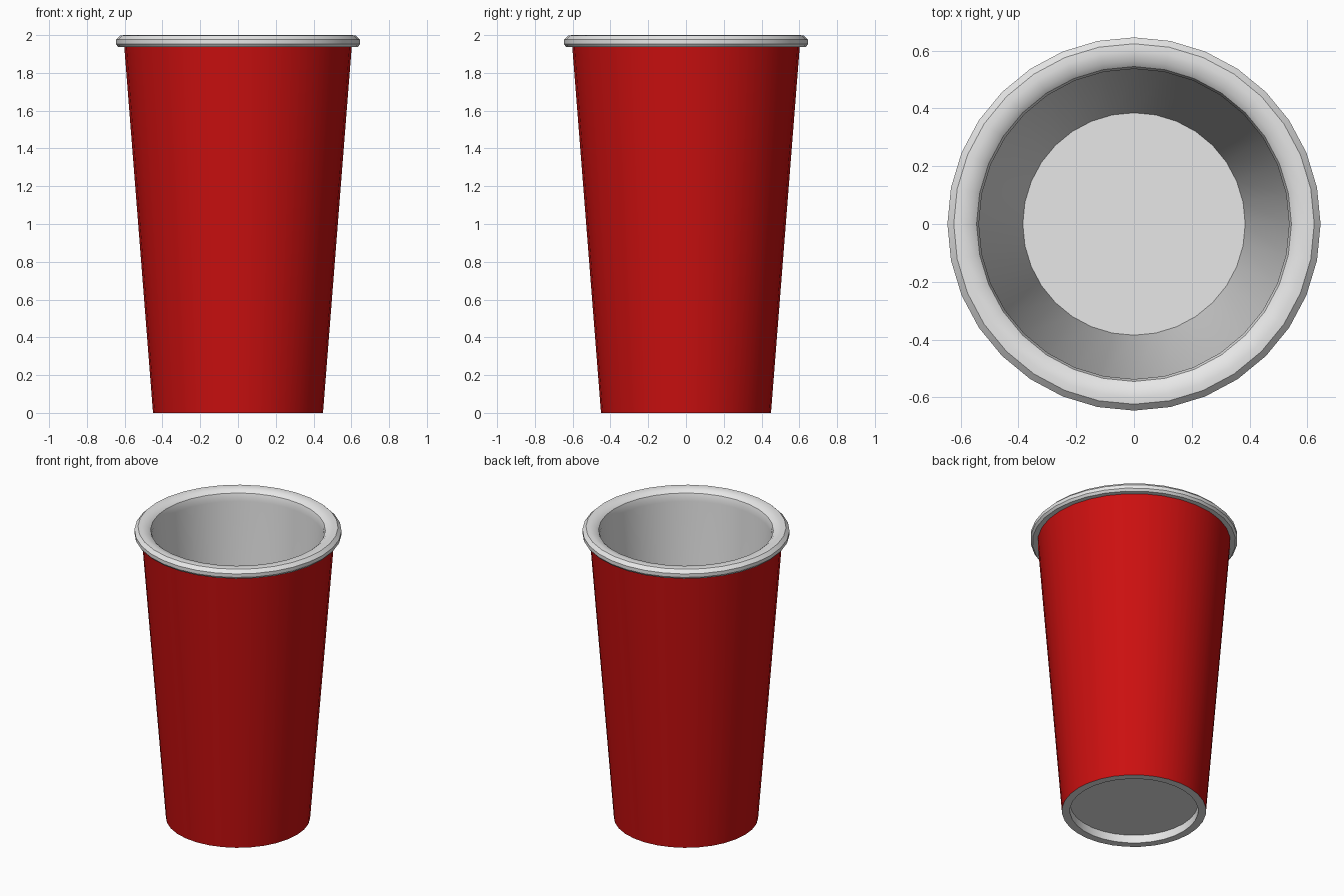
import bpy, bmesh, math

if "Cube" in bpy.data.objects:
    bpy.data.objects.remove(bpy.data.objects["Cube"])

SIDES = 32


def material(name, rgb):
    m = bpy.data.materials.new(name)
    m.diffuse_color = (*rgb, 1)
    m.use_nodes = True
    m.node_tree.nodes["Principled BSDF"].inputs["Base Color"].default_value = m.diffuse_color
    return m


red = material("red", (0.6, 0.005, 0.005))
white = material("white", (0.8, 0.8, 0.8))


def lathe(name, profile, mat, closed=False):
    """Spin (radius, z) points around z; a radius of 0 becomes a pole."""
    bm = bmesh.new()
    rings = []
    for r, z in profile:
        if r == 0:
            rings.append([bm.verts.new((0, 0, z))] * SIDES)
        else:
            rings.append([bm.verts.new((r * math.cos(2 * math.pi * i / SIDES),
                                        r * math.sin(2 * math.pi * i / SIDES), z))
                          for i in range(SIDES)])
    pairs = list(zip(rings, rings[1:]))
    if closed:
        pairs.append((rings[-1], rings[0]))
    for a, b in pairs:
        for i in range(SIDES):
            j = (i + 1) % SIDES
            quad = list(dict.fromkeys((a[i], a[j], b[j], b[i])))
            bm.faces.new(quad)
    mesh = bpy.data.meshes.new(name)
    bm.to_mesh(mesh)
    bm.free()
    ob = bpy.data.objects.new(name, mesh)
    bpy.context.collection.objects.link(ob)
    mesh.materials.append(mat)
    bpy.context.view_layer.objects.active = ob
    ob.select_set(True)
    bpy.ops.object.shade_smooth_by_angle(angle=math.radians(35))
    ob.select_set(False)
    return ob


# Cup: recessed underside, foot ring, tapered wall, rolled rim, inside, floor
cup = lathe("cup", [
    (0, 0.055), (0.40, 0.055), (0.40, 0), (0.45, 0),
    (0.602, 1.937), (0.634, 1.937), (0.646, 1.952), (0.646, 1.976),
    (0.624, 1.998), (0.60, 2.0), (0.565, 1.994), (0.545, 1.978),
    (0.537, 1.95), (0.537, 1.925), (0.385, 0.07), (0, 0.07)], white)

# Red outer wall: the steep outward faces of the tapered side
cup.data.materials.append(red)
for f in cup.data.polygons:
    outward = f.normal.x * f.center.x + f.normal.y * f.center.y > 0
    if outward and 0.5 < f.center.z < 1.5:
        f.material_index = 1
